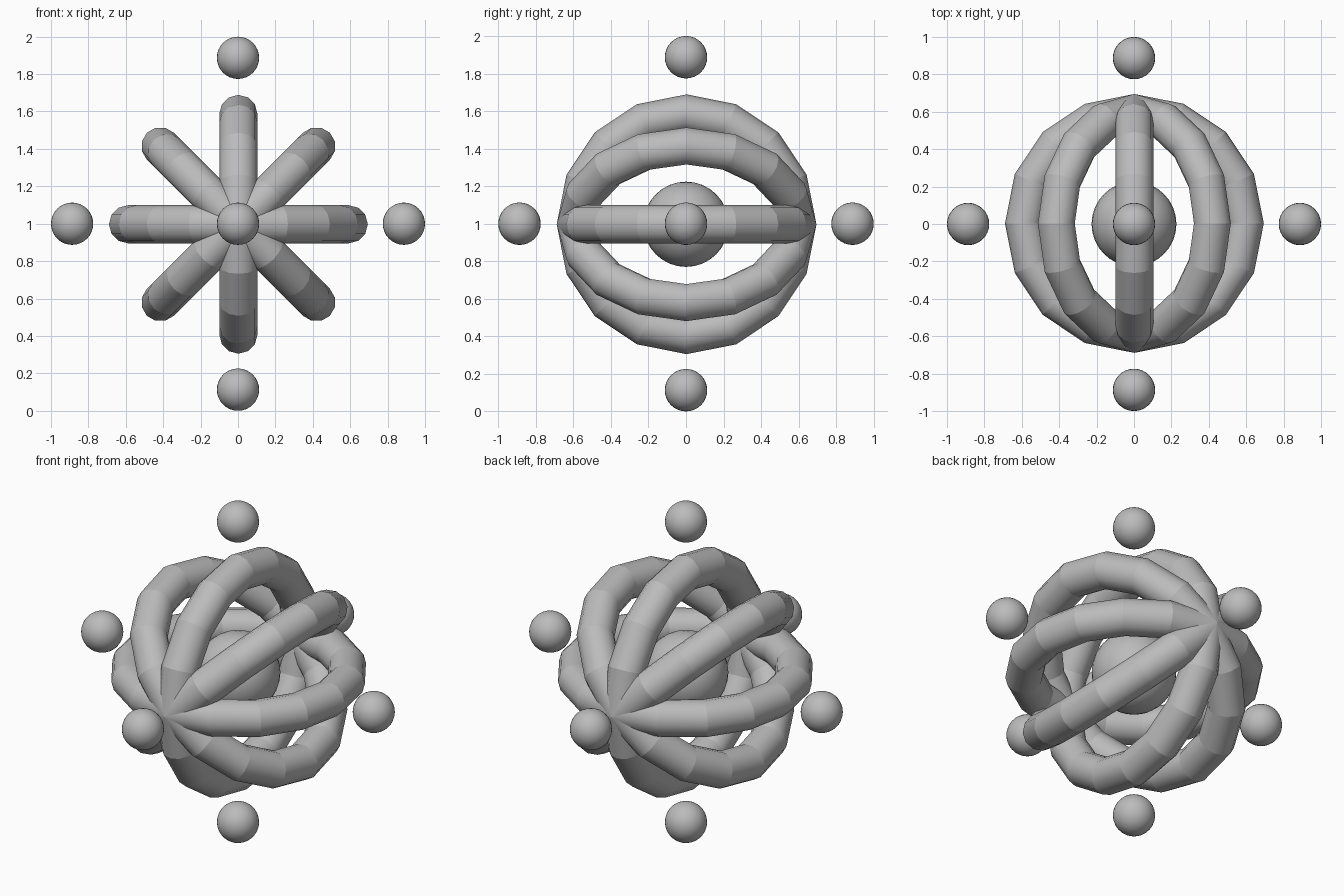
import bpy, math

if "Cube" in bpy.data.objects:
    bpy.data.objects.remove(bpy.data.objects["Cube"])

CENTRE = (0.002, 0.003, 0.997)

grey = bpy.data.materials.new("plain_grey")
grey.diffuse_color = (0.5, 0.5, 0.5, 1)
grey.use_nodes = True
grey.node_tree.nodes["Principled BSDF"].inputs["Base Color"].default_value = grey.diffuse_color


def finish(name):
    ob = bpy.context.object
    ob.name = name
    ob.data.materials.append(grey)
    for p in ob.data.polygons:
        p.use_smooth = True
    return ob


def ball(name, pos, radius, segments=32, rings=16):
    bpy.ops.mesh.primitive_uv_sphere_add(segments=segments, ring_count=rings,
                                         radius=radius, location=pos)
    return finish(name)


# Four coarse rings sharing the front-back axis, round in section, faceted along their length
for i in range(4):
    bpy.ops.mesh.primitive_torus_add(major_segments=16, minor_segments=12,
                                     major_radius=0.59, minor_radius=0.102,
                                     location=CENTRE,
                                     rotation=(0, i * math.pi / 4, 0))
    ring = finish(f"ring_{i + 1}")
    verts = ring.data.vertices
    for e in ring.data.edges:
        a, b = (verts[k].co for k in e.vertices)
        # edges lying across the tube have both ends at one ring angle
        e.use_edge_sharp = abs(a.x * b.y - a.y * b.x) < 1e-4

# Central core
ball("core", (0, 0, 0.997), 0.227)

# Six outer balls, one pair on each axis
D = 0.887
for axis, label in enumerate(("side", "depth", "height")):
    for sign, end in ((-1, "low"), (1, "high")):
        pos = [0, 0, 1]
        pos[axis] += sign * D
        ball(f"outer_ball_{label}_{end}", pos, 0.113)
